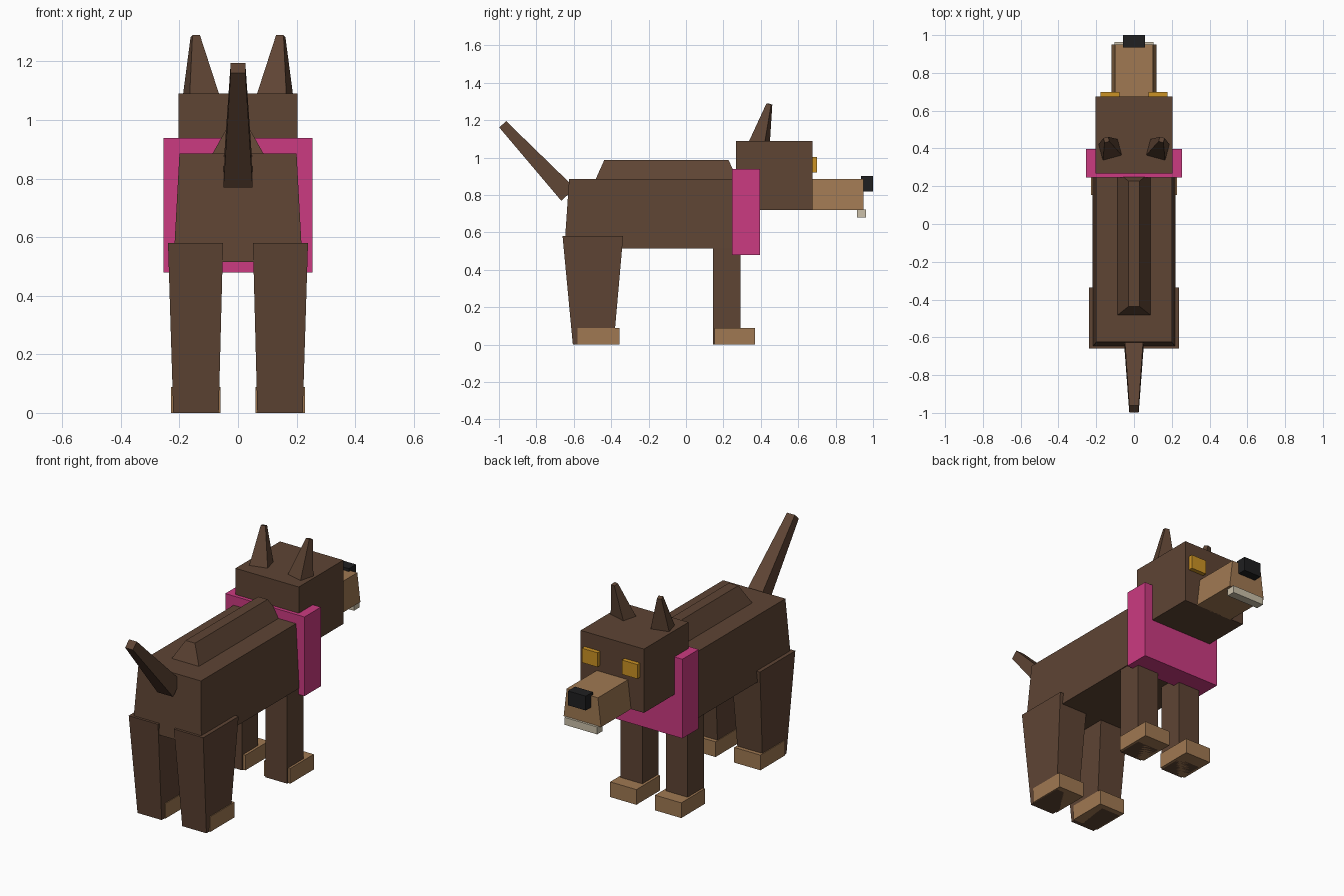
import bpy, bmesh, math
from mathutils import Vector, Matrix

if "Cube" in bpy.data.objects:
    bpy.data.objects.remove(bpy.data.objects["Cube"])


def material(name, r, g, b):
    m = bpy.data.materials.new(name)
    m.diffuse_color = (r, g, b, 1)
    m.use_nodes = True
    m.node_tree.nodes["Principled BSDF"].inputs["Base Color"].default_value = m.diffuse_color
    return m


BROWN = material("dark brown fur", 0.112, 0.058, 0.034)
TAN = material("tan fur", 0.35, 0.19, 0.085)
PINK = material("pink", 0.60, 0.043, 0.22)
AMBER = material("amber", 0.60, 0.29, 0.018)
BLACK = material("black", 0.014, 0.014, 0.015)
IVORY = material("ivory", 0.60, 0.53, 0.40)


def loft(name, mat, bottom, top):
    """Six-sided solid between two four-point rings."""
    bm = bmesh.new()
    a = [bm.verts.new(p) for p in bottom]
    b = [bm.verts.new(p) for p in top]
    bm.faces.new(a)
    bm.faces.new(b)
    for i in range(4):
        j = (i + 1) % 4
        bm.faces.new((a[i], a[j], b[j], b[i]))
    bmesh.ops.recalc_face_normals(bm, faces=bm.faces)
    me = bpy.data.meshes.new(name)
    bm.to_mesh(me)
    bm.free()
    me.materials.append(mat)
    ob = bpy.data.objects.new(name, me)
    bpy.context.collection.objects.link(ob)
    return ob


def rect(x, y, z):
    return [(x[0], y[0], z), (x[1], y[0], z), (x[1], y[1], z), (x[0], y[1], z)]


def block(name, mat, x, y, z, x_top=None, y_top=None):
    """Box, tapered when a different top range is given."""
    return loft(name, mat, rect(x, y, z[0]), rect(x_top or x, y_top or y, z[1]))


def ring(centre, hx, hy, rot):
    return [Vector(centre) + rot @ Vector((sx * hx, sy * hy, 0))
            for sx, sy in ((-1, -1), (1, -1), (1, 1), (-1, 1))]


def mid(w):
    return (-w, w)


# Trunk and raised back ridge
block("body", BROWN, mid(0.22), (-0.65, 0.30), (0.515, 0.885), mid(0.20), (-0.625, 0.28))
block("back_ridge", BROWN, mid(0.09), (-0.485, 0.275), (0.88, 0.987), mid(0.03), (-0.437, 0.228))

# Tail, tapering along a slanted axis
base, tip = Vector((0, -0.63, 0.803)), Vector((0, -0.98, 1.178))
slant = Matrix.Rotation(math.atan2(base.y - tip.y, tip.z - base.z), 3, 'X')
loft("tail", BROWN, ring(base, 0.05, 0.05, slant), ring(tip, 0.025, 0.025, slant))

# Collar, head and muzzle
block("collar", PINK, mid(0.254), (0.246, 0.396), (0.479, 0.938))
block("head", BROWN, mid(0.203), (0.267, 0.675), (0.72, 1.09))
block("muzzle", TAN, mid(0.12), (0.67, 0.95), (0.72, 0.885), mid(0.10))
block("nose", BLACK, mid(0.057), (0.935, 1.0), (0.819, 0.902))
block("teeth", IVORY, mid(0.104), (0.914, 0.963), (0.679, 0.722))

# Paired parts
for side, s in (("left", -1), ("right", 1)):
    def span(a, b):
        return tuple(sorted((s * a, s * b)))

    block("eye_" + side, AMBER, span(0.078, 0.178), (0.67, 0.70), (0.92, 1.003))

    turn = Matrix.Rotation(math.radians(-15 * s), 3, 'Z')
    lean = turn @ Matrix.Rotation(math.radians(-15), 3, 'X')
    loft("ear_" + side, BROWN, ring((s * 0.126, 0.393, 1.088), 0.052, 0.044, turn),
         ring((s * 0.146, 0.446, 1.287), 0.013, 0.013, lean))

    block("front_leg_" + side, BROWN, span(0.075, 0.215), (0.144, 0.292), (0, 0.60))
    block("front_paw_" + side, TAN, span(0.06, 0.228), (0.153, 0.369), (0, 0.088))
    block("hind_leg_" + side, BROWN, span(0.066, 0.221), (-0.605, -0.387), (0, 0.58),
          span(0.051, 0.239), (-0.66, -0.336))
    block("hind_paw_" + side, TAN, span(0.06, 0.228), (-0.58, -0.356), (0, 0.088))
